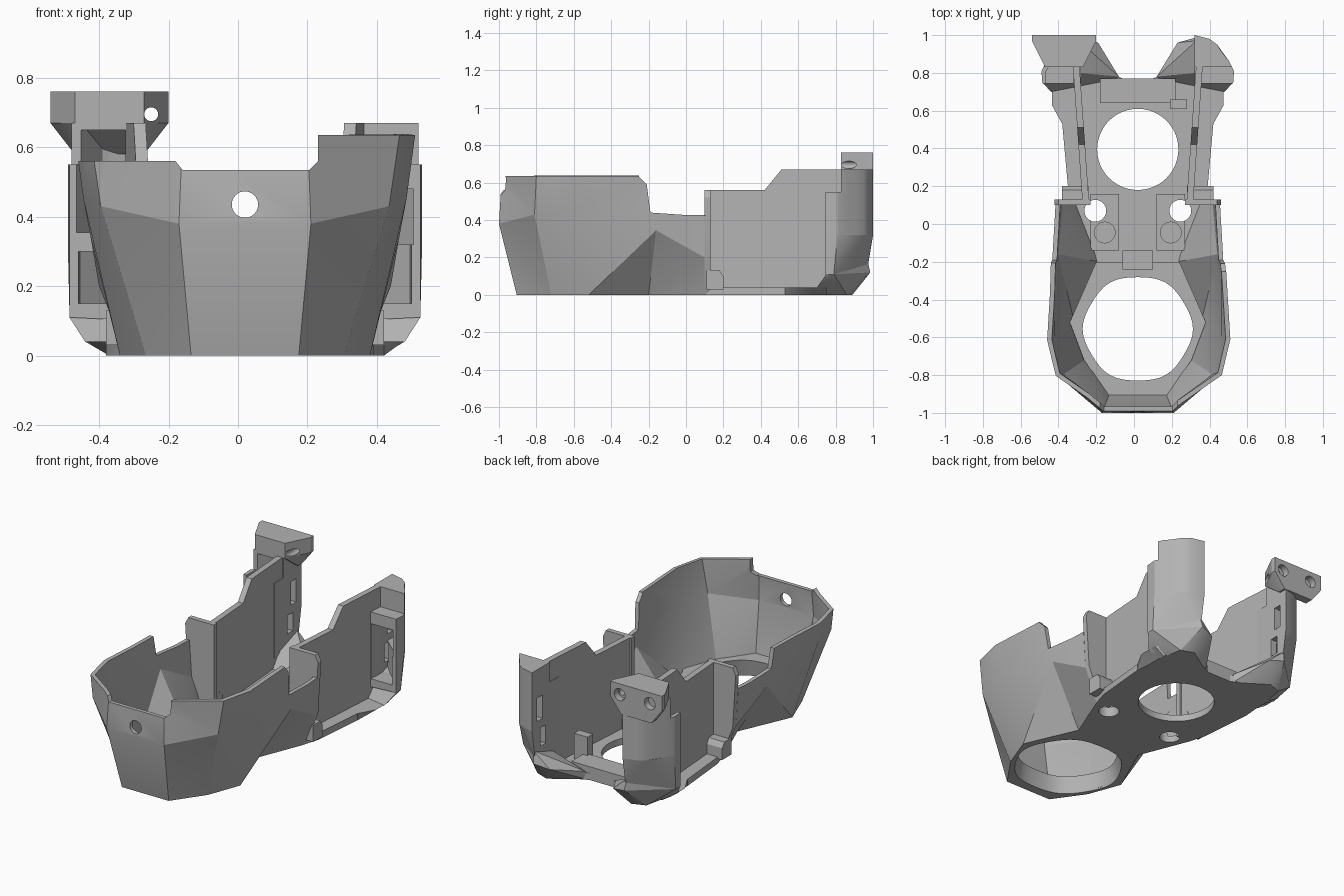
import bpy
import bmesh
import math

if "Cube" in bpy.data.objects:
    bpy.data.objects.remove(bpy.data.objects["Cube"], do_unlink=True)

grey = bpy.data.materials.new("plain grey")
grey.use_nodes = True
grey.diffuse_color = (0.45, 0.45, 0.45, 1)
grey.node_tree.nodes["Principled BSDF"].inputs["Base Color"].default_value = grey.diffuse_color

AXIS_X = 0.02  # symmetry axis of the body; the mount head makes it off-centre


def finish(name, bm, closed=True):
    if closed:
        bmesh.ops.recalc_face_normals(bm, faces=bm.faces)
    bmesh.ops.translate(bm, verts=bm.verts, vec=(AXIS_X, 0, 0))
    mesh = bpy.data.meshes.new(name)
    bm.to_mesh(mesh)
    bm.free()
    ob = bpy.data.objects.new(name, mesh)
    bpy.context.collection.objects.link(ob)
    mesh.materials.append(grey)
    return ob


def activate(ob):
    bpy.ops.object.select_all(action="DESELECT")
    ob.select_set(True)
    bpy.context.view_layer.objects.active = ob


def prism(name, pts, axis, lo, hi, side=1, warp=None):
    """Extrude a flat outline along an axis; side=-1 mirrors it in x."""
    def place(p, h):
        u, v = p
        co = {"x": (h, u, v), "y": (u, h, v), "z": (u, v, h)}[axis]
        co = warp(*co) if warp else co
        return (co[0] * side, co[1], co[2])
    bm = bmesh.new()
    a = [bm.verts.new(place(p, lo)) for p in pts]
    b = [bm.verts.new(place(p, hi)) for p in pts]
    bm.faces.new(a)
    bm.faces.new(b)
    for i in range(len(pts)):
        j = (i + 1) % len(pts)
        bm.faces.new((a[i], a[j], b[j], b[i]))
    return finish(name, bm)


def hull(name, pts, side=1):
    bm = bmesh.new()
    for x, y, z in pts:
        bm.verts.new((x * side, y, z))
    bmesh.ops.convex_hull(bm, input=bm.verts)
    loose = [v for v in bm.verts if not v.link_faces]
    bmesh.ops.delete(bm, geom=loose, context="VERTS")
    return finish(name, bm)


def at(plan, z):
    return [(x, y, z) for x, y in plan]


def rect(u0, u1, v0, v1):
    return [(u0, v0), (u1, v0), (u1, v1), (u0, v1)]


def circle(u, v, r, n=32, hexed=0):
    """Circle, optionally pulled towards a rounded hexagon."""
    pts = []
    for i in range(n):
        t = 2 * math.pi * i / n
        k = r * (1 + hexed * math.cos(6 * t))
        pts.append((u + k * math.cos(t), v + k * math.sin(t)))
    return pts


def mirrored(half):
    return half + [(-x, y) for x, y in reversed(half)]


def cut(ob, *cutters):
    for c in cutters:
        c.hide_render = True
        m = ob.modifiers.new("cut", "BOOLEAN")
        m.operation, m.solver, m.object = "DIFFERENCE", "EXACT", c
        activate(ob)
        bpy.ops.object.modifier_apply(modifier=m.name)
        bpy.data.objects.remove(c, do_unlink=True)


# Flared front bowl: columns of bottom, knee and rim points
columns = [
    [(0.155, -0.905, 0), (0.19, -1, 0.38), (0.18, -0.985, 0.635)],
    [(0.285, -0.72, 0), (0.415, -0.81, 0.43), (0.445, -0.8, 0.635)],
    [(0.36, -0.52, 0), (0.465, -0.62, 0.45), (0.49, -0.61, 0.635)],
    [(0.22, -0.2, 0), (0.445, -0.16, 0.345), (0.465, -0.2, 0.635)],
    [(0.34, 0.1, 0), (0.42, 0.1, 0.2), (0.45, 0.1, 0.635)],
]
left_side = [[(-x, y, z) for x, y, z in c] for c in reversed(columns)]
bm = bmesh.new()
grid = [[bm.verts.new(p) for p in c] for c in left_side + columns]
for c, d in zip(grid, grid[1:]):
    for k in range(2):
        bm.faces.new((c[k], d[k], d[k + 1], c[k + 1]))
bmesh.ops.triangulate(bm, faces=bm.faces)
bowl = finish("front_bowl", bm, closed=False)
shell = bowl.modifiers.new("shell", "SOLIDIFY")
shell.thickness, shell.offset = 0.025, -1
activate(bowl)
bpy.ops.object.modifier_apply(modifier="shell")
dip = [(-0.27, 0.7), (-0.25, 0.63), (-0.21, 0.59), (-0.19, 0.44), (0, 0.427),
       (0.3, 0.43), (0.3, 0.7)]
cut(bowl,
    prism("rim_cut", [(-0.2, 0.56), (-0.18, 0.535), (0.185, 0.535), (0.21, 0.56), (0.21, 0.8),
                      (-0.2, 0.8)], "y", -1.1, -0.85),
    prism("low_rim_cut", rect(-0.7, -0.19, -1.2, 0.3), "z", 0.56, 0.8),
    prism("dip_cut", dip, "x", -0.7, 0.7),
    prism("hole_cut", circle(0, 0.435, 0.038), "y", -1.1, -0.8))


# Rounded hexagonal opening in the base of the bowl
def funnel(x, y, z):
    k = 1.07 - 0.7 * z
    return (x * k, -0.555 + (y + 0.555) * k * 0.97, z)


ring = prism("nozzle_ring", mirrored([(0.155, -0.905), (0.285, -0.72), (0.36, -0.52),
                                      (0.22, -0.2)]), "z", 0, 0.1)
cut(ring, prism("nozzle_cut", circle(0, -0.555, 0.287, 48, 0.018), "z", -0.05, 0.15,
                warp=funnel))


# Rear floor with undercut flanges, fan hole and screw holes
def undercut(x, y, z):
    return (x * 0.86 if abs(x) > 0.42 and z < 0.01 else x, y, z)


floor = prism("rear_floor", mirrored([(0.22, -0.2), (0.34, 0.1), (0.37, 0.2), (0.4, 0.53),
                                      (0.455, 0.63), (0.455, 0.75), (0.3, 0.87), (0.08, 0.77)]),
              "z", 0, 0.04, warp=undercut)
cut(floor, prism("fan_cut", circle(0, 0.395, 0.215, 48), "z", -0.1, 0.2))
prism("rear_rail", rect(-0.2, 0.2, 0.64, 0.77), "z", 0.035, 0.08)
prism("front_bridge", rect(-0.08, 0.08, -0.24, -0.14), "z", 0.035, 0.11)


def lean(x, y, z):
    return (x + 0.25 + 0.07 * y, y, z)


for side, word in ((1, "left"), (-1, "right")):
    # Screw pads
    pad = prism(word + "_screw_pad", rect(0.1, 0.25, -0.14, 0.16), "z", 0.035, 0.06, side)
    cut(pad, prism("seat_cut", circle(0.175, -0.045, 0.055), "z", 0.05, 0.1, side))
    for part in (pad, floor):
        cut(part, prism("screw_cut", circle(0.225, 0.07, 0.058), "z", -0.1, 0.2, side))

    # Cross panel between bowl and side plate, with a rounded foot behind it
    prism(word + "_cross_panel", [(0.25, 0), (0.34, 0), (0.42, 0.2), (0.44, 0.52), (0.42, 0.56),
                                  (0.25, 0.56)], "y", 0.1, 0.13, side)
    prism(word + "_panel_foot", [(0.11, 0.03), (0.2, 0.03), (0.2, 0.1), (0.18, 0.13),
                                 (0.11, 0.13)], "x", 0.26, 0.4, side)

    # Stepped side plate
    prism(word + "_side_plate", [(0.11, 0.01), (0.11, 0.56), (0.42, 0.56), (0.51, 0.67),
                                 (0.84, 0.67), (0.84, 0.01)], "x", 0, 0.035, side, lean)

    # Hollow rear corner: upright upper half, lower half drawn in to a point
    plan = [(0.3, 0.745), (0.505, 0.745), (0.51, 0.81), (0.485, 0.86), (0.445, 0.91),
            (0.42, 0.95), (0.38, 0.98), (0.3, 1)]
    upper = prism(word + "_rear_corner", plan, "z", 0.32, 0.67, side)
    lower = hull(word + "_rear_corner_base", at(plan, 0.32) + [
        (0.3, 0.745, 0.1), (0.505, 0.745, 0.11), (0.505, 0.79, 0.11), (0.3, 0.97, 0.14)], side)
    window = (0.25, 0.48) if side > 0 else (0.355, 0.65)
    cut(upper,
        prism("pocket_cut", [(0.34, 0.7), (0.485, 0.7), (0.485, 0.81), (0.41, 0.93),
                             (0.34, 0.96)], "z", *window, side),
        prism("step_cut", rect(0.29, 0.6, 0.7, 0.83), "z", 0.55, 0.8, side),
        prism("slot_cut", rect(0.9, 0.95, 0.36, 0.5), "x", 0.2, 0.38, side))
    cut(lower,
        prism("pocket_cut", [(0.34, 0.7), (0.485, 0.7), (0.475, 0.78), (0.34, 0.9)],
              "z", 0.15, 0.4 if side > 0 else 0.3, side),
        prism("slot_cut", rect(0.87, 0.92, 0.2, 0.31), "x", 0.2, 0.36, side))

    # Faceted foot under the corner
    hull(word + "_corner_foot", [
        (0.1, 0.77, 0), (0.28, 0.89, 0), (0.36, 0.86, 0), (0.39, 0.7, 0), (0.3, 0.7, 0),
        (0.46, 0.7, 0.04), (0.21, 0.96, 0.1), (0.3, 0.985, 0.12), (0.505, 0.79, 0.11),
        (0.505, 0.75, 0.11), (0.1, 0.78, 0.05), (0.31, 0.97, 0.19), (0.31, 0.8, 0.13)], side)

# Small clip beside the fan hole
prism("fan_clip", rect(0.17, 0.26, 0.61, 0.66), "z", 0.03, 0.19)

# Screw head block on top of the taller rear corner, narrowing forward and downward
head_plan = [(-0.56, 1), (-0.22, 1), (-0.22, 0.97), (-0.29, 0.83), (-0.49, 0.83), (-0.56, 0.97)]
head = hull("mount_head", at(head_plan, 0.76) + at(head_plan, 0.67) + at(
    [(-0.49, 1), (-0.29, 1), (-0.29, 0.95), (-0.49, 0.95)], 0.58))
cut(head,
    prism("through_cut", circle(-0.27, 0.695, 0.02), "y", 0.7, 1.1),
    prism("recess_cut", circle(-0.28, 0.695, 0.036), "y", 0.96, 1.1),
    prism("recess_cut", circle(-0.48, 0.695, 0.036), "y", 0.96, 1.1))

for ob in list(bpy.context.collection.objects):
    if ob.type == "MESH" and grey.name in ob.data.materials:
        activate(ob)
        bpy.ops.object.shade_smooth_by_angle(angle=math.radians(24))
